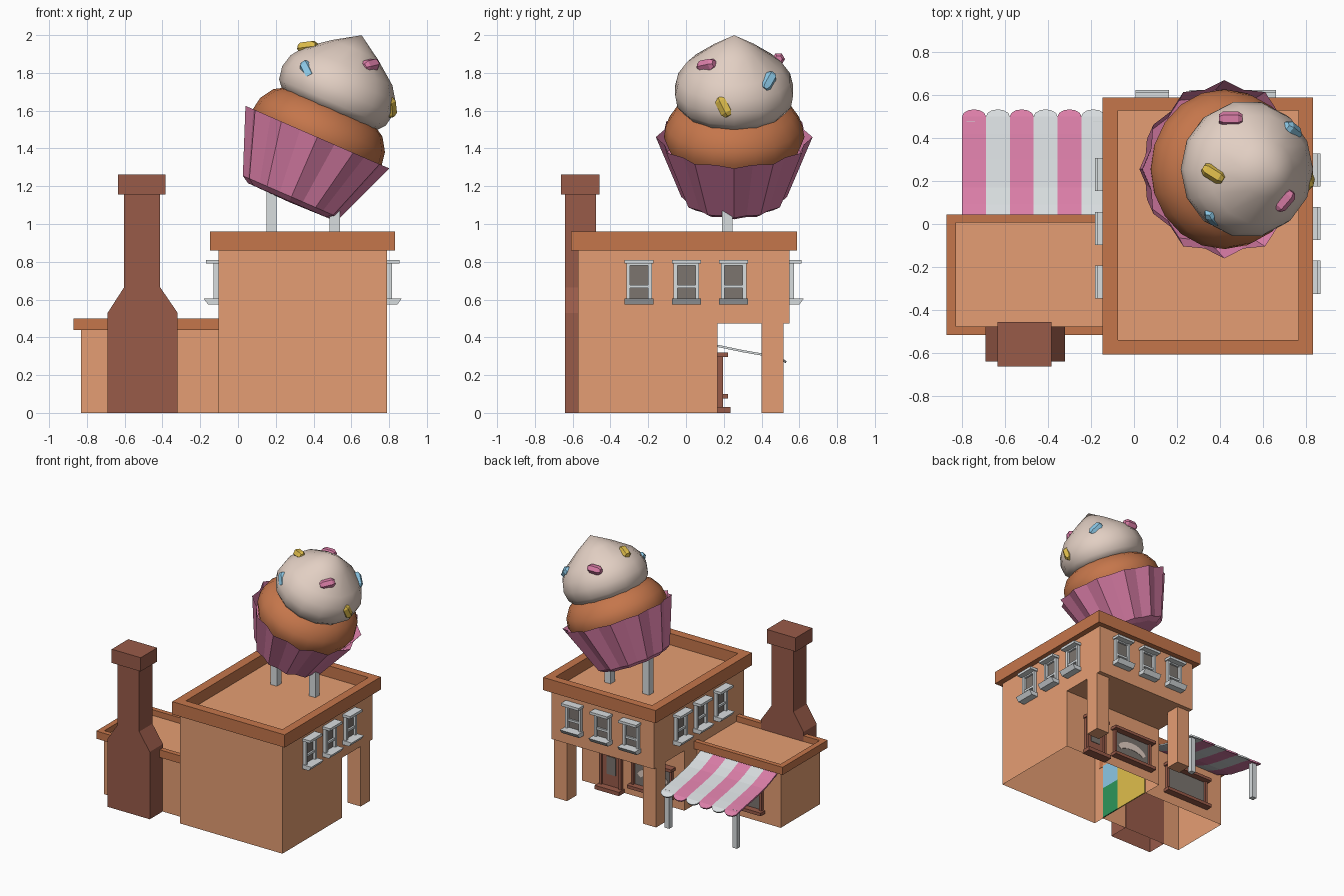
import bpy, bmesh, math
from mathutils import Matrix, Vector

if "Cube" in bpy.data.objects:
    bpy.data.objects.remove(bpy.data.objects["Cube"])

def material(name, r, g, b):
    m = bpy.data.materials.new(name)
    m.diffuse_color = [((c / 255 + 0.055) / 1.055) ** 2.4 for c in (r, g, b)] + [1]
    m.use_nodes = True
    m.node_tree.nodes["Principled BSDF"].inputs["Base Color"].default_value = m.diffuse_color
    return m

TAN = material("tan wall", 229, 158, 115)
TRIM = material("orange brown trim", 197, 118, 75)
BRICK = material("brick brown", 153, 91, 73)
WHITE = material("pale grey", 216, 221, 223)
GLASS = material("grey glass", 124, 117, 111)
PINK = material("pink", 219, 126, 168)
CREAM = material("cream frosting", 226, 207, 195)
YELLOW = material("yellow", 224, 190, 76)
BLUE = material("light blue", 140, 200, 230)
GREEN = material("green", 45, 150, 90)

def finish(name, bm, mat, matrix=None, smooth=False):
    bmesh.ops.recalc_face_normals(bm, faces=bm.faces)
    if matrix is not None:
        bm.transform(matrix)
    me = bpy.data.meshes.new(name)
    bm.to_mesh(me)
    bm.free()
    me.materials.append(mat)
    for p in me.polygons:
        p.use_smooth = smooth
    ob = bpy.data.objects.new(name, me)
    bpy.context.collection.objects.link(ob)
    return ob

def prism(name, pts, axis, lo, hi, mat, matrix=None, hollow=False):
    """Extrude a 2D outline along an axis (0 = x, 1 = y, 2 = z); hollow leaves the ground side open."""
    def place(p, a):
        v = list(p)
        v.insert(axis, a)
        return v
    bm = bmesh.new()
    rings = [[bm.verts.new(place(p, a)) for p in pts] for a in (lo, hi)]
    for r in rings:
        bm.faces.new(r)
    n = len(pts)
    for i in range(n):
        j = (i + 1) % n
        bm.faces.new((rings[0][i], rings[0][j], rings[1][j], rings[1][i]))
    bmesh.ops.recalc_face_normals(bm, faces=bm.faces)
    if hollow:
        ground = [f for f in bm.faces if all(v.co.z < 1e-4 for v in f.verts)]
        bmesh.ops.delete(bm, geom=ground, context='FACES_ONLY')
    return finish(name, bm, mat, matrix)

def box(name, x0, x1, y0, y1, z0, z1, mat, matrix=None, hollow=False):
    return prism(name, [(x0, y0), (x1, y0), (x1, y1), (x0, y1)], 2, z0, z1, mat, matrix, hollow)

def lathe(name, profile, sides, mat, matrix, smooth=False, pleat=0.0):
    """Spin (radius, height) pairs; pleat pulls every second column inwards."""
    bm = bmesh.new()
    rings = []
    for r, z in profile:
        if r == 0:
            rings.append([bm.verts.new((0, 0, z))] * sides)
            continue
        ring = []
        for i in range(sides):
            a = 2 * math.pi * i / sides
            rr = r * (1 - pleat * (i % 2))
            ring.append(bm.verts.new((rr * math.cos(a), rr * math.sin(a), z)))
        rings.append(ring)
    for a, b in zip(rings, rings[1:]):
        for i in range(sides):
            j = (i + 1) % sides
            bm.faces.new(list(dict.fromkeys((a[i], a[j], b[j], b[i]))))
    return finish(name, bm, mat, matrix, smooth)

def parapet(name, outer, inner, z0, z1, right=True):
    ox0, ox1, oy0, oy1 = outer
    ix0, ix1, iy0, iy1 = inner
    box(name + "_front", ox0, ox1, oy0, iy0, z0, z1, TRIM)
    box(name + "_back", ox0, ox1, iy1, oy1, z0, z1, TRIM)
    box(name + "_left", ox0, ix0, iy0, iy1, z0, z1, TRIM)
    if right:
        box(name + "_right", ix1, ox1, iy0, iy1, z0, z1, TRIM)

# Main building: open shell, upper floor overhangs a porch at the back
prism("main_building", [(-0.573, 0), (0.167, 0), (0.167, 0.472), (0.548, 0.472), (0.548, 0.87), (-0.573, 0.87)],
      0, -0.103, 0.788, TAN, hollow=True)
parapet("main_parapet", (-0.147, 0.832, -0.608, 0.588), (-0.075, 0.765, -0.54, 0.528), 0.86, 0.96)
for side, x in (("left", -0.1), ("right", 0.675)):
    box(side + "_porch_pillar", x, x + 0.113, 0.4, 0.515, 0, 0.48, TAN)

# Low side building, with painted end wall inside the main shell
box("side_building", -0.832, -0.1, -0.48, 0.01, 0, 0.455, TAN, hollow=True)
parapet("side_parapet", (-0.872, -0.1, -0.517, 0.045), (-0.828, -0.1, -0.478, 0.008), 0.44, 0.5, False)
box("inner_wall_green", -0.102, -0.094, -0.47, -0.3, 0.001, 0.25, GREEN)
box("inner_wall_blue", -0.102, -0.094, -0.47, -0.3, 0.25, 0.44, BLUE)
box("inner_wall_yellow", -0.102, -0.094, -0.3, 0.01, 0.001, 0.44, YELLOW)

# Chimney with sloped shoulders and cap
prism("chimney", [(-0.69, 0), (-0.32, 0), (-0.32, 0.53), (-0.412, 0.665), (-0.412, 1.16), (-0.603, 1.16),
                  (-0.603, 0.665), (-0.69, 0.53)], 1, -0.64, -0.476, BRICK, hollow=True)
box("chimney_cap", -0.635, -0.383, -0.663, -0.457, 1.155, 1.263, BRICK)

# Upper windows, modelled facing +y on a wall at y = 0
def sash_window(name, matrix):
    box(name + "_glass", -0.05, 0.05, -0.005, 0.006, 0.6, 0.79, GLASS, matrix)
    for s, x in (("left", -0.068), ("right", 0.048)):
        box(f"{name}_{s}_jamb", x, x + 0.02, -0.005, 0.026, 0.6, 0.795, WHITE, matrix)
    box(name + "_top_rail", -0.05, 0.05, -0.005, 0.02, 0.78, 0.795, WHITE, matrix)
    box(name + "_middle_rail", -0.05, 0.05, -0.005, 0.02, 0.66, 0.677, WHITE, matrix)
    box(name + "_lintel", -0.077, 0.077, -0.005, 0.066, 0.79, 0.81, WHITE, matrix)
    prism(name + "_sill", [(-0.005, 0.573), (0.055, 0.573), (0.079, 0.606), (-0.005, 0.606)],
          0, -0.077, 0.077, WHITE, matrix)

for i in range(3):
    d = 0.25 * (i - 1)
    sash_window(f"right_window_{i}", Matrix.Translation((0.788, d + 0.002, 0)) @ Matrix.Rotation(-math.pi / 2, 4, 'Z'))
    sash_window(f"left_window_{i}", Matrix.Translation((-0.103, d - 0.02, 0)) @ Matrix.Rotation(math.pi / 2, 4, 'Z'))
    sash_window(f"back_window_{i}", Matrix.Translation((0.335 + d, 0.545, 0)))

# Shop windows at ground level
def shop_window(name, x0, x1, y):
    box(name + "_glass", x0 + 0.02, x1 - 0.02, y - 0.005, y + 0.006, 0.09, 0.31, GLASS)
    for s, x in (("left", x0 + 0.015), ("right", x1 - 0.035)):
        box(f"{name}_{s}_jamb", x, x + 0.02, y - 0.005, y + 0.025, 0.09, 0.31, BRICK)
    box(name + "_lintel", x0, x1, y - 0.005, y + 0.055, 0.297, 0.32, BRICK)
    box(name + "_sill", x0, x1, y - 0.005, y + 0.055, 0.075, 0.1, BRICK)

shop_window("porch_window", -0.025, 0.36, 0.167)
shop_window("side_shop_window", -0.695, -0.28, 0.01)
arc = [math.pi * (0.1 + 0.8 * i / 8) for i in range(9)]
prism("window_arc_decal", [(0.167 + 0.14 * math.cos(a), 0.16 + 0.09 * math.sin(a)) for a in arc] +
      [(0.167 + 0.11 * math.cos(a), 0.15 + 0.045 * math.sin(a)) for a in reversed(arc)], 1, 0.17, 0.176, CREAM)

# Shop door with step
box("door_panel", 0.44, 0.61, 0.16, 0.18, 0.02, 0.3, BRICK)
box("door_glass", 0.485, 0.565, 0.175, 0.184, 0.12, 0.26, GLASS)
for s, x in (("left", 0.43), ("right", 0.6)):
    box(f"door_{s}_jamb", x, x + 0.02, 0.16, 0.195, 0.02, 0.3, BRICK)
box("door_lintel", 0.42, 0.63, 0.16, 0.222, 0.297, 0.32, BRICK)
box("door_step", 0.42, 0.63, 0.16, 0.235, 0, 0.03, BRICK)

# Striped awning with scalloped edge and two posts
sag = [(0.005, 0.425), (0.09, 0.388), (0.17, 0.36), (0.3, 0.333), (0.42, 0.312), (0.5, 0.295)]
section = sag + [(y, z - 0.012) for y, z in reversed(sag)]
w = 0.111
for i in range(6):
    x = -0.8 + w * i
    mat = WHITE if i % 2 else PINK
    prism(f"awning_stripe_{i}", section, 0, x, x + w, mat)
    half = [(w / 2 * math.cos(math.pi * k / 6), 0.04 * math.sin(math.pi * k / 6)) for k in range(7)]
    prism(f"awning_scallop_{i}", half, 2, -0.012, 0, mat,
          Matrix.Translation((x + w / 2, 0.5, 0.295)) @ Matrix.Rotation(math.radians(-33), 4, 'X'))
for s, x in (("left", -0.78), ("right", -0.19)):
    box(s + "_awning_post", x, x + 0.04, 0.44, 0.48, 0, 0.3, WHITE)

# Tilted rooftop cupcake, local origin at the centre of the wrapper rim
tilt = Matrix.Translation((0.42, 0.255, 1.46)) @ Matrix.Rotation(math.radians(23.5), 4, 'Y')
lathe("cupcake_wrapper", [(0, -0.375), (0.24, -0.37), (0.28, -0.345), (0.415, 0), (0.37, -0.1), (0, -0.1)],
      24, PINK, tilt, smooth=False, pleat=0.08)
lathe("cupcake_cake", [(0.33, -0.1), (0.372, 0), (0.36, 0.07), (0.315, 0.14), (0.24, 0.185), (0.12, 0.22), (0, 0.23)],
      20, TRIM, tilt, True)
lathe("cupcake_frosting", [(0, 0.15), (0.27, 0.155), (0.308, 0.2), (0.32, 0.27), (0.303, 0.34), (0.255, 0.41),
                           (0.13, 0.505), (0, 0.588)], 14, CREAM, tilt, True)
for s, x, top in (("left", 0.15, 1.2), ("right", 0.485, 1.07)):
    box(s + "_cupcake_post", x, x + 0.055, 0.19, 0.245, 0.86, top, WHITE)

# Sprinkles: colour, position, direction
sprinkles = [
    (YELLOW, (0.37, 0.235, 1.935), (0.8, -0.5, 0.1)),
    (PINK, (0.70, 0.11, 1.84), (0.6, 0.7, 0.15)),
    (BLUE, (0.37, 0.035, 1.81), (0.4, -0.4, -0.8)),
    (YELLOW, (0.805, 0.20, 1.62), (0.1, 0.45, -0.9)),
    (PINK, (0.45, 0.49, 1.873), (1, 0, 0)),
    (BLUE, (0.735, 0.435, 1.755), (-0.5, 0.4, 0.7)),
]
for i, (mat, pos, d) in enumerate(sprinkles):
    m = Matrix.Translation(pos) @ Vector(d).to_track_quat('Z', 'Y').to_matrix().to_4x4()
    lathe(f"sprinkle_{i}", [(0, -0.055), (0.02, -0.055), (0.034, -0.035), (0.034, 0.035), (0.02, 0.055), (0, 0.055)],
          6, mat, m)
